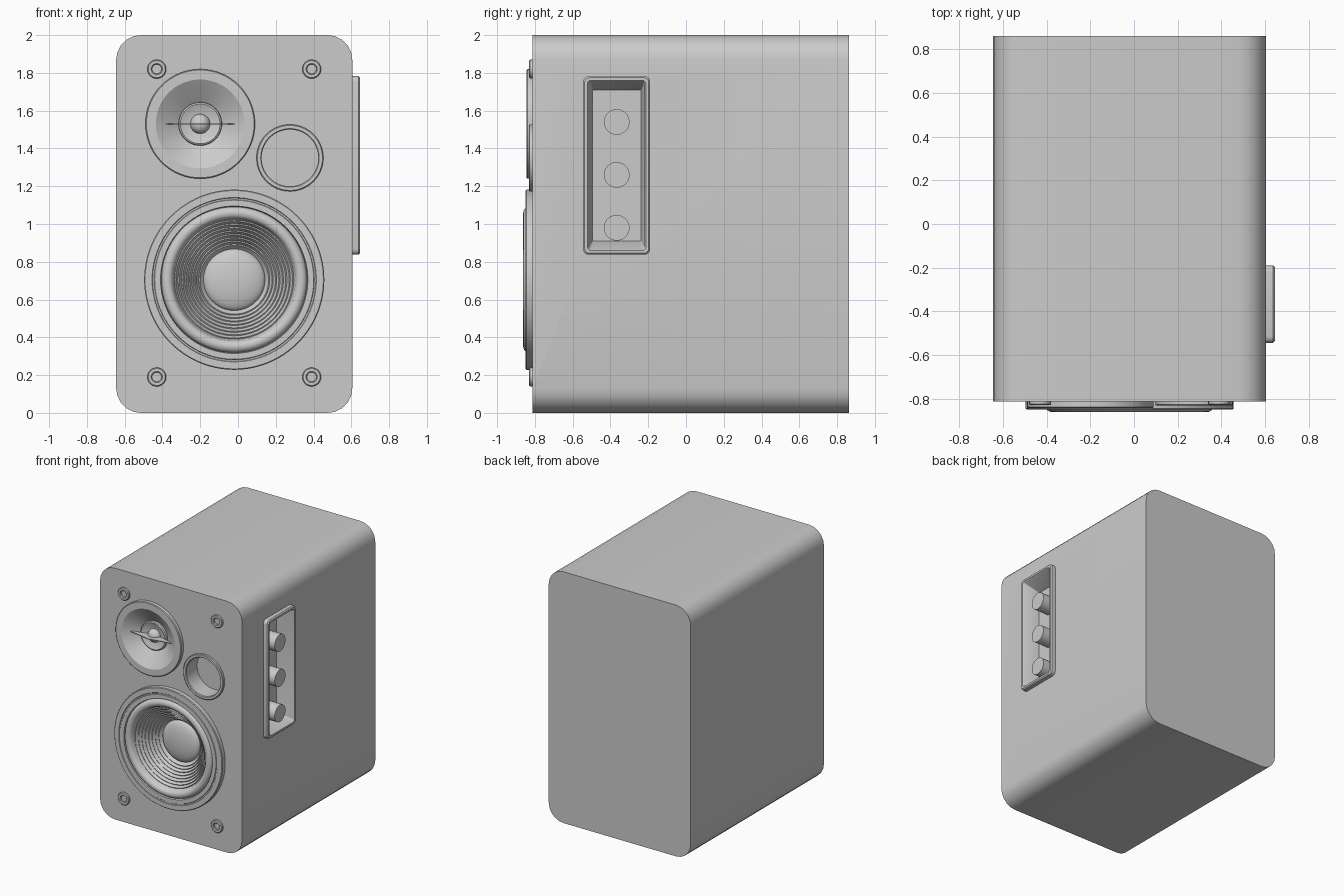
import bpy, bmesh, math
from mathutils import Matrix, Vector

cube = bpy.data.objects.get("Cube")
if cube:
    bpy.data.objects.remove(cube, do_unlink=True)

grey = bpy.data.materials.new("light grey")
grey.use_nodes = True
grey.diffuse_color = (0.6, 0.6, 0.6, 1)
grey.node_tree.nodes["Principled BSDF"].inputs["Base Color"].default_value = (0.6, 0.6, 0.6, 1)

FRONT = -0.813
BACK = 0.862
SIDE = 0.605


def finish(name, bm, angle=30):
    bmesh.ops.recalc_face_normals(bm, faces=bm.faces)
    mesh = bpy.data.meshes.new(name)
    bm.to_mesh(mesh)
    bm.free()
    mesh.materials.append(grey)
    ob = bpy.data.objects.new(name, mesh)
    bpy.context.collection.objects.link(ob)
    smooth(ob, angle)
    return ob


def smooth(ob, angle=30):
    bpy.ops.object.select_all(action="DESELECT")
    ob.select_set(True)
    bpy.context.view_layer.objects.active = ob
    bpy.ops.object.shade_smooth_by_angle(angle=math.radians(angle))


def rounded_loop(w, h, r, steps):
    """Outline of a rounded rectangle centred on the origin."""
    pts = []
    for k, (sx, sy) in enumerate([(1, 1), (-1, 1), (-1, -1), (1, -1)]):
        for i in range(steps + 1):
            a = math.pi / 2 * (k + i / steps)
            pts.append((sx * (w / 2 - r) + r * math.cos(a), sy * (h / 2 - r) + r * math.sin(a)))
    return pts


def skin(bm, rings, cap_start=False, cap_end=False):
    """Bridge rings of points into a surface."""
    vr = [[bm.verts.new(p) for p in ring] for ring in rings]
    n = len(vr[0])
    for a, b in zip(vr, vr[1:]):
        for i in range(n):
            bm.faces.new((a[i], a[(i + 1) % n], b[(i + 1) % n], b[i]))
    if cap_start:
        bm.faces.new(vr[0])
    if cap_end:
        bm.faces.new(vr[-1])


def lathe(name, x, z, profile, segs=64, angle=30):
    """Turn (radius, height above the baffle) pairs around the y axis."""
    bm = bmesh.new()
    rings = [[(x + r * math.cos(2 * math.pi * i / segs), FRONT - h,
               z + r * math.sin(2 * math.pi * i / segs)) for i in range(segs)]
             for r, h in profile]
    skin(bm, rings, cap_end=True)
    return finish(name, bm, angle)


def cut(target, cutter):
    cutter.hide_render = True
    mod = target.modifiers.new("cut", "BOOLEAN")
    mod.operation = "DIFFERENCE"
    mod.solver = "EXACT"
    mod.object = cutter
    bpy.context.view_layer.objects.active = target
    bpy.ops.object.modifier_apply(modifier=mod.name)
    bpy.data.objects.remove(cutter, do_unlink=True)


# Cabinet: rounded rectangle extruded front to back
bm = bmesh.new()
loop = rounded_loop(1.25, 2.0, 0.13, 5)
skin(bm, [[(u - 0.02, y, v + 1) for u, v in loop] for y in (FRONT, BACK)], True, True)
cabinet = finish("cabinet", bm)

WOOFER = (-0.02, 0.705)
TWEETER = (-0.2, 1.53)
PORT = (0.275, 1.35)

# Openings in the baffle
for (x, z), r, depth in ((WOOFER, 0.44, 0.3), (TWEETER, 0.26, 0.2), (PORT, 0.165, 0.2)):
    bm = bmesh.new()
    bmesh.ops.create_cone(bm, cap_ends=True, segments=64, radius1=r, radius2=r, depth=depth * 2,
                          matrix=Matrix.Translation((x, FRONT, z)) @ Matrix.Rotation(math.pi / 2, 4, "X"))
    cut(cabinet, finish("opening_cutter", bm))

# Opening for the control panel
PY, PZ = -0.367, 1.31
bm = bmesh.new()
bmesh.ops.create_cube(bm, size=1, matrix=Matrix.Translation((SIDE, PY, PZ)) @ Matrix.Diagonal((0.26, 0.31, 0.89, 1)))
cut(cabinet, finish("panel_cutter", bm))
smooth(cabinet)

# Woofer: flange, rolled surround, ribbed cone, domed dust cap
profile = [(0.477, 0), (0.477, 0.032), (0.472, 0.037), (0.435, 0.037), (0.432, 0.033),
           (0.424, 0.033), (0.421, 0.037), (0.39, 0.037)]
for i in range(9):
    a = math.pi * i / 8
    profile.append((0.354 + 0.032 * math.cos(a), 0.018 + 0.031 * math.sin(a)))
RIBS = 8
for i in range(RIBS):
    r = 0.315 - 0.145 * i / RIBS
    h = 0.005 - 0.135 * i / RIBS
    profile += [(r, h), (r - 0.006, h + 0.004), (r - 0.012, h - 0.006)]
profile.append((0.163, -0.132))
for i in range(1, 9):
    a = math.pi / 2 * i / 8.2
    profile.append((0.163 * math.cos(a), -0.132 + 0.045 * math.sin(a)))
lathe("woofer", *WOOFER, profile, 96)

# Tweeter: ring, shallow horn, hub and small dome
profile = [(0.29, 0), (0.29, 0.026), (0.285, 0.031), (0.235, 0.031), (0.225, 0.025),
           (0.115, -0.05), (0.113, -0.035), (0.105, -0.03), (0.055, -0.05), (0.052, -0.05)]
for i in range(1, 7):
    a = math.pi / 2 * i / 6.2
    profile.append((0.052 * math.cos(a), -0.05 + 0.045 * math.sin(a)))
lathe("tweeter", *TWEETER, profile)

# Thin horizontal fin across the tweeter
bm = bmesh.new()
x, z = TWEETER
outline = [(-0.205, -0.01), (0, 0.03), (0.205, -0.01), (0, -0.055)]
skin(bm, [[(x + u, FRONT - h, z + dz) for u, h in outline] for dz in (-0.003, 0.003)], True, True)
finish("tweeter_fin", bm)

# Bass port: lipped tube with a closed end
lathe("bass_port", *PORT, [(0.177, 0), (0.177, 0.015), (0.172, 0.019), (0.155, 0.019),
                           (0.15, 0.014), (0.15, -0.12)])

# Corner screws with recessed sockets
for side, x in (("right", -0.43), ("left", 0.39)):
    for level, z in (("lower", 0.19), ("upper", 1.82)):
        lathe("screw_%s_%s" % (level, side), x, z,
              [(0.05, 0), (0.05, 0.012), (0.045, 0.017), (0.03, 0.017), (0.025, 0.012), (0.025, 0.002)], 24)

# Control panel: raised frame with a sloped recess
bm = bmesh.new()
rings = []
for w, h, r, x in ((0.355, 0.945, 0.03, 0.0), (0.355, 0.945, 0.03, 0.032), (0.339, 0.929, 0.025, 0.04),
                   (0.31, 0.9, 0.018, 0.04), (0.296, 0.886, 0.014, 0.03), (0.256, 0.8, 0.005, -0.1)):
    rings.append([(SIDE + x, PY + u, PZ + v) for u, v in rounded_loop(w, h, r, 4)])
skin(bm, rings, cap_end=True)
finish("control_panel", bm)

# Control knobs
for i, z in enumerate((0.98, 1.26, 1.54)):
    bm = bmesh.new()
    bmesh.ops.create_cone(bm, cap_ends=True, segments=32, radius1=0.068, radius2=0.068, depth=0.125,
                          matrix=Matrix.Translation((SIDE - 0.04, PY, z)) @ Matrix.Rotation(math.pi / 2, 4, "Y"))
    finish("control_knob_%d" % (i + 1), bm)
